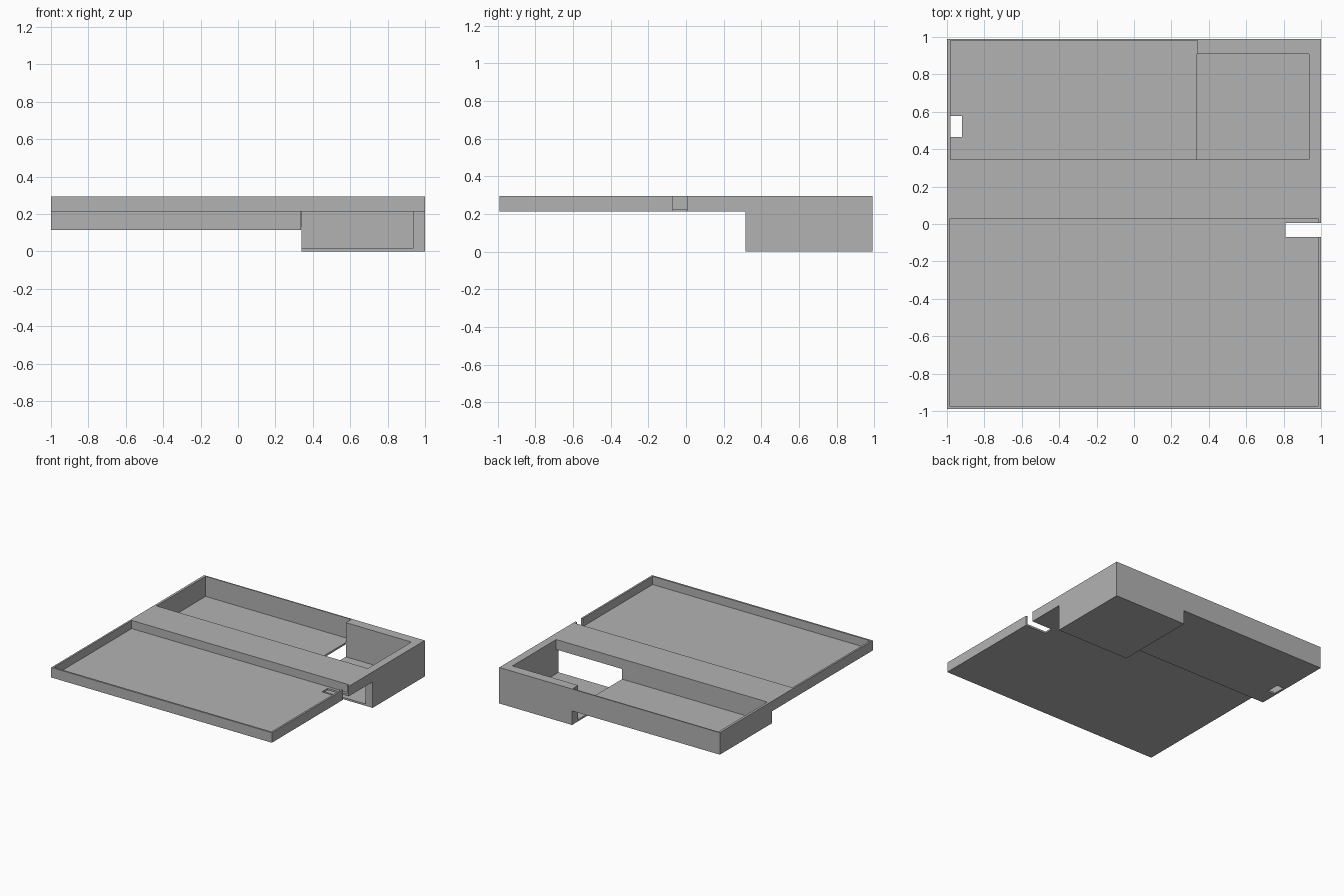
import bpy
import bmesh

old = bpy.data.objects.get("Cube")
if old:
    bpy.data.objects.remove(old, do_unlink=True)

grey = bpy.data.materials.new("plain grey")
grey.use_nodes = True
colour = (0.45, 0.45, 0.45, 1)
grey.diffuse_color = colour
grey.node_tree.nodes["Principled BSDF"].inputs["Base Color"].default_value = colour


def box(name, x, y, z):
    """Box spanning the given (low, high) ranges."""
    bm = bmesh.new()
    bmesh.ops.create_cube(bm, size=1)
    for v in bm.verts:
        v.co = [r[0] if c < 0 else r[1] for c, r in zip(v.co, (x, y, z))]
    mesh = bpy.data.meshes.new(name)
    bm.to_mesh(mesh)
    bm.free()
    mesh.materials.append(grey)
    obj = bpy.data.objects.new(name, mesh)
    bpy.context.collection.objects.link(obj)
    return obj


def combine(target, tool, operation):
    """Apply a boolean and discard the tool."""
    mod = target.modifiers.new(operation, "BOOLEAN")
    mod.operation = operation
    mod.solver = "EXACT"
    mod.object = tool
    bpy.context.view_layer.objects.active = target
    bpy.ops.object.modifier_apply(modifier=mod.name)
    bpy.data.objects.remove(tool, do_unlink=True)


# Main levels
TOP, PLATE, SHALLOW, SKIN = 0.295, 0.213, 0.115, 0.015
ABOVE = TOP + 0.1
STEP = 0.34          # where the deep pocket begins
REAR = (0.315, 0.99)

# Solid body: flat plate with a shallow and a deep box under the rear
body = box("tray_body", (-1, 1), (-0.99, 0.99), (PLATE, TOP))
combine(body, box("shallow_box", (-1, STEP + 0.1), REAR, (SHALLOW, TOP)), "UNION")
combine(body, box("deep_box", (STEP, 1), REAR, (0, TOP)), "UNION")

# Recesses, openings and slots
cuts = [
    ("front_recess", (-0.985, 0.985), (-0.975, 0.03), (PLATE + SKIN, ABOVE)),
    ("shallow_pocket", (-0.98, STEP), (0.345, 0.98), (SHALLOW + SKIN, ABOVE)),
    ("deep_pocket", (STEP - 0.002, 0.935), (0.345, 0.91), (SKIN, ABOVE)),
    ("front_window", (STEP - 0.002, 0.935), (0.25, 0.4), (SKIN, PLATE)),
    ("edge_notch", (0.81, 1.1), (-0.07, 0.005), (0.1, ABOVE)),
    ("cable_slot", (-0.98, -0.92), (0.465, 0.577), (0, 0.2)),
]
for cut in cuts:
    combine(body, box(*cut), "DIFFERENCE")
